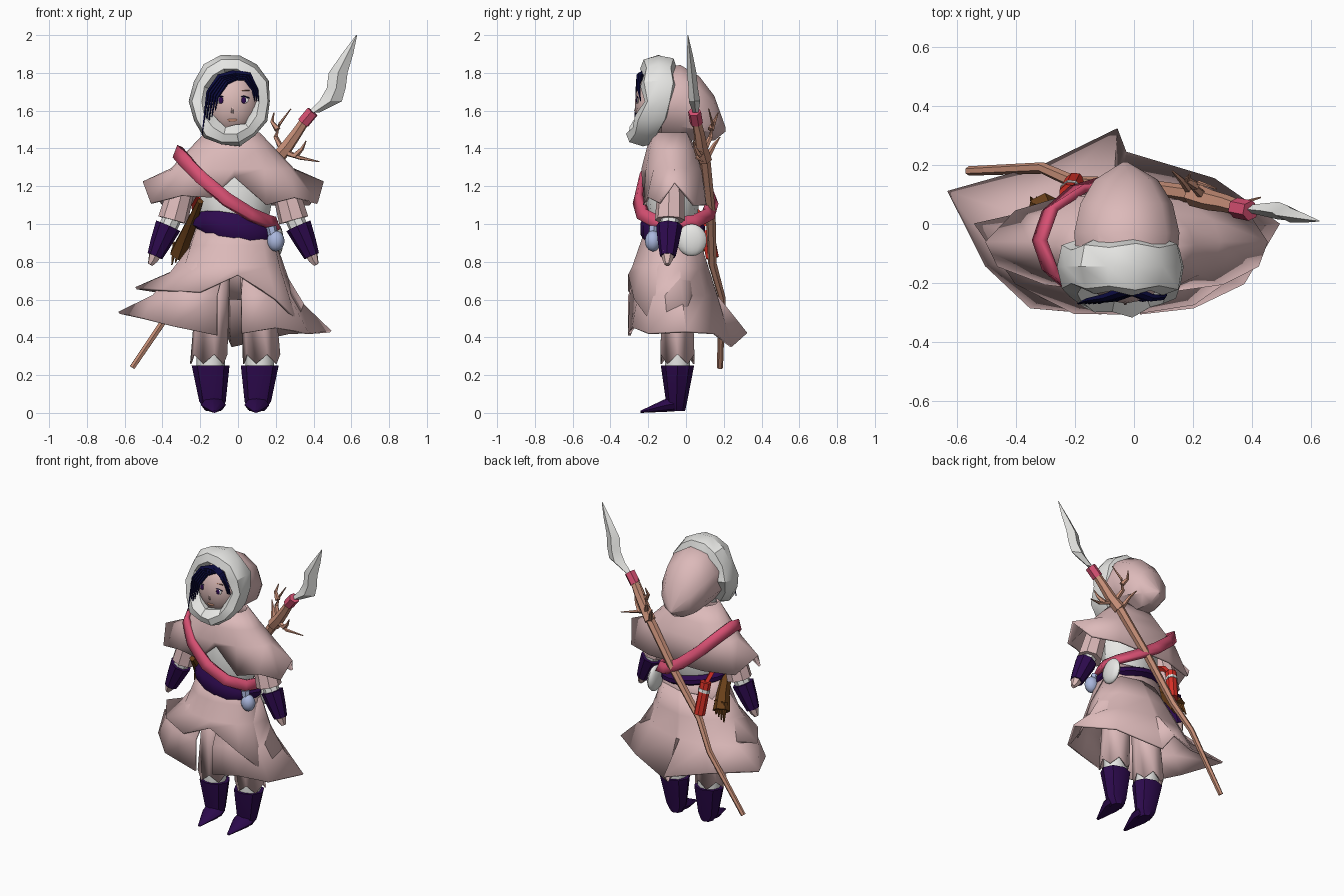
import bpy, bmesh, math, random
from mathutils import Vector
from math import sin, cos, pi, tau

random.seed(4)
cube = bpy.data.objects.get("Cube")
if cube:
    bpy.data.objects.remove(cube, do_unlink=True)


def material(name, r, g, b):
    m = bpy.data.materials.new(name)
    m.use_nodes = True
    m.diffuse_color = (r, g, b, 1)
    m.node_tree.nodes["Principled BSDF"].inputs["Base Color"].default_value = (r, g, b, 1)
    return m


pink = material("pink cloth", .72, .49, .49)
white = material("white fur", .8, .8, .78)
purple = material("purple leather", .026, .003, .075)
navy = material("navy hair", .003, .003, .045)
rose = material("rose strap", .68, .08, .17)
wood = material("wood", .58, .28, .19)
brown = material("dark brown", .14, .05, .01)
red = material("red", .68, .03, .02)
blue = material("pale blue", .4, .47, .72)
skin = material("skin", .72, .5, .48)


def build(name, rings, mat, wrap=True, loop=False, cap=True, thick=0, angle=40):
    """Join rings of points into one surface."""
    bm = bmesh.new()
    rows = [[bm.verts.new(p) for p in ring] for ring in rings]
    n = len(rows[0])
    pairs = list(zip(rows, rows[1:])) + ([(rows[-1], rows[0])] if loop else [])
    for low, high in pairs:
        for i in range(n if wrap else n - 1):
            j = (i + 1) % n
            bm.faces.new((low[i], low[j], high[j], high[i]))
    if cap and wrap and not loop:
        bm.faces.new(rows[0])
        bm.faces.new(rows[-1])
    bmesh.ops.recalc_face_normals(bm, faces=bm.faces)
    mesh = bpy.data.meshes.new(name)
    bm.to_mesh(mesh)
    bm.free()
    obj = bpy.data.objects.new(name, mesh)
    bpy.context.collection.objects.link(obj)
    mesh.materials.append(mat)
    if thick:
        mod = obj.modifiers.new("thickness", "SOLIDIFY")
        mod.thickness, mod.offset = thick, 0
    bpy.ops.object.select_all(action="DESELECT")
    obj.select_set(True)
    bpy.context.view_layer.objects.active = obj
    bpy.ops.object.shade_smooth_by_angle(angle=math.radians(angle))
    return obj


def turn(n):
    return [tau * i / n for i in range(n)]


def ellipse(centre, a, b, angles, upright=False):
    centre = Vector(centre)
    return [centre + Vector((a * cos(t), 0, b * sin(t)) if upright else (a * cos(t), b * sin(t), 0)) for t in angles]


def loft(name, rings, mat, n=10, upright=False, jag=0, **options):
    """Skin (x, y, z, radius, radius) rings, with an optional ragged end."""
    rows = [ellipse(r[:3], r[3], r[4], turn(n), upright) for r in rings]
    for p in rows[-1][::2]:
        p.z += jag
    return build(name, rows, mat, **options)


def tube(name, path, start, end, mat, n=6):
    """Tube along a path whose radius runs evenly from start to end."""
    pts = [Vector(p) for p in path]
    last = len(pts) - 1
    rows = []
    for i, p in enumerate(pts):
        q = (pts[min(i + 1, last)] - pts[max(i - 1, 0)]).to_track_quat("Z", "Y")
        radius = start + (end - start) * i / last
        rows.append([p + q @ v for v in ellipse((0, 0, 0), radius, radius, turn(n))])
    return build(name, rows, mat)


def drape(name, top, bottom, hem, wrap=True):
    """Cloth falling from two ellipses to a free hem."""
    x, y, z, a, b = bottom
    angles = [math.atan2((p[1] - y) / b, (p[0] - x) / a) for p in hem]
    rows = []
    for k in (0, .5, 1):
        x, y, z, a, b = [s + (e - s) * k for s, e in zip(top, bottom)]
        rows.append(ellipse((x, y, z), a, b, angles))
    return build(name, rows + [[Vector(p) for p in hem]], pink, wrap=wrap, cap=False, thick=.014, angle=50)


def blob(name, x, y, z, a, b, c, mat, n=12):
    steps = [pi * (i + .1) / (n - .8) for i in range(n)]
    return loft(name, [(x, y, z - c * cos(t), a * sin(t), b * sin(t)) for t in steps], mat, n)


# Layered coat skirt, open at the front
drape("skirt_upper", (-.02, -.07, 1, .2, .13), (-.03, -.1, .77, .27, .18),
      [(0, -.3, .73), (-.2, -.3, .64), (-.4, -.2, .65), (-.54, 0, .66), (-.3, .05, .62),
       (0, .1, .6), (.2, .05, .6), (.4, 0, .48), (.3, -.2, .5), (.2, -.27, .6)])
drape("skirt_lower", (-.02, -.07, .9, .22, .14), (-.08, -.07, .62, .38, .23),
      [(-.11, -.3, .41), (-.35, -.28, .46), (-.5, -.14, .5), (-.63, .11, .53), (-.3, .2, .46),
       (-.06, .32, .42), (-.03, .24, .35), (.27, .15, .42), (.49, 0, .43), (.37, -.2, .42),
       (.2, -.28, .45), (.02, -.3, .42)], wrap=False)

# Torso and waist sash
blob("chest", -.02, -.07, 1.15, .2, .14, .3, white)
sash = []
for level in (-1, -.4, .4, 1):
    swell = .03 * (abs(level) < 1)
    sash.append([])
    for t in turn(16):
        height = .033 + .048 * max(0, -sin(t))
        sash[-1].append((-.02 + (.2 + swell) * cos(t), -.07 + (.14 + swell) * sin(t),
                         .975 - .04 * cos(t) + level * height))
build("waist_sash", sash, purple, cap=False)

# Shoulder cape, notched at the chest and pointed at the shoulders
drape("shoulder_cape", (-.03, -.08, 1.48, .14, .1), (-.03, -.06, 1.29, .32, .17),
      [(-.02, -.2, 1.25), (-.14, -.22, 1.14), (-.3, -.2, 1.15), (-.46, -.14, 1.11), (-.5, -.06, 1.22),
       (-.4, .04, 1.1), (-.2, .1, 1.1), (.2, .1, 1.1), (.38, .04, 1.1),
       (.45, -.06, 1.22), (.42, -.14, 1.11), (.3, -.2, 1.14), (.15, -.22, 1.1)])

# Strap slung from right shoulder to left hip
middle = Vector((-.06, -.055, 1.1))
path = [Vector((-.06 + .26 * cos(t), -.055 + .2 * sin(t), 1.19 - .19 * cos(t) - .06 * sin(t) ** 2)) for t in turn(12)]
strap = []
for i, p in enumerate(path):
    along = path[(i + 1) % len(path)] - path[i - 1]
    outward = Vector((p.x - middle.x, p.y - middle.y, .1))
    side = along.cross(outward).normalized() * .035
    strap.append([p - side, p + side])
build("shoulder_strap", strap, rose, wrap=False, loop=True, thick=.03, angle=25)

# Arms and legs
for side, s in (("right", -1), ("left", 1)):
    def arm(reach, z):
        return (-.025 + s * reach, -.05 - reach / 9, z)

    def leg(spread, y, z, a, b):
        return (-.015 + s * spread, y, z, a, b)

    tube(side + "_sleeve", [arm(.2, 1.32), arm(.27, 1.2), arm(.32, 1.02)], .06, .08, pink, 8)
    tube(side + "_cuff", [arm(.31, 1.06), arm(.36, .95)], .05, .05, white, 8)
    tube(side + "_gauntlet", [arm(.345, .99), arm(.385, .9), arm(.415, .83)], .07, .042, purple, 8)
    tube(side + "_hand", [arm(.41, .85), arm(.425, .81), arm(.44, .785)], .04, .015, skin)
    loft(side + "_trouser", [leg(.11, -.05, .78, .08, .08), leg(.14, -.045, .26, .095, .09)],
         pink, jag=.05, cap=False, thick=.008)
    loft(side + "_sock", [leg(.13, -.045, .2, .075, .07), leg(.13, -.045, .37, .075, .07)], white)
    loft(side + "_boot", [leg(.115, -.05, .01, .04, .045), leg(.12, -.05, .06, .07, .056),
                          leg(.13, -.045, .25, .1, .088)], purple, 8)
    loft(side + "_boot_toe", [leg(.115, -.04, .05, .06, .04), leg(.115, -.1, .042, .066, .036),
                              leg(.11, -.24, .006, .01, .006)], purple, 8, upright=True)

# Hood with a lumpy fur rim
hood_profile = ((-.13, 1.64, .19), (-.03, 1.645, .2), (.07, 1.61, .175), (.15, 1.56, .12), (.21, 1.5, .01))
loft("hood", [(-.03, y, z, size * .92, size) for y, z, size in hood_profile], pink, 9, upright=True)
fur = []
for i, t in enumerate(turn(14)):
    puff = (.92, 1.12)[i % 2] * random.uniform(.92, 1.08)
    droop = .085 * max(0, -sin(t))
    fur.append([])
    for u in turn(7):
        r = .056 * puff * cos(u) * random.uniform(.85, 1.15)
        fur[-1].append((-.04 + (.165 + r) * cos(t), -.145 - droop + .085 * puff * sin(u), 1.65 + (.19 + r) * sin(t)))
build("hood_fur", fur, white, loop=True, angle=35)

# Head and face
blob("head", -.03, -.145, 1.64, .145, .125, .175, skin, 16)
tube("nose", [(-.03, -.26, 1.65), (-.03, -.27, 1.6), (-.03, -.26, 1.59)], .004, .008, skin)
blob("mouth", -.03, -.251, 1.55, .026, .005, .008, wood)
for s in (-1, 1):
    x = -.03 + s * .06
    blob("eye_white", x, -.256, 1.655, .026, .005, .017, white)
    blob("iris", x, -.26, 1.655, .013, .004, .017, purple)
    tube("eyelid", [(x - .03, -.255, 1.667), (x, -.26, 1.677), (x + .03, -.255, 1.667)], .003, .003, navy, 4)
    tube("eyebrow", [(x - .03, -.25, 1.707), (x + .03, -.25, 1.707)], .003, .003, wood, 4)


def fringe(name, inner, outer, count):
    """Fan tapered locks between an inner and an outer guide."""
    for i in range(count):
        k = i / (count - 1)
        tube(name, [Vector(a).lerp(Vector(b), k) for a, b in zip(inner, outer)], .018, .003, navy, 4)


# Parted fringe, long on the right
fringe("right_fringe", [(.01, -.22, 1.78), (-.06, -.25, 1.75), (-.11, -.26, 1.67), (-.12, -.27, 1.6)],
       [(-.01, -.22, 1.8), (-.1, -.25, 1.78), (-.16, -.26, 1.7), (-.19, -.27, 1.47)], 5)
fringe("left_fringe", [(-.02, -.22, 1.78), (.04, -.25, 1.77), (.08, -.25, 1.71), (.09, -.24, 1.65)],
       [(-.02, -.22, 1.8), (.06, -.25, 1.79), (.1, -.25, 1.71), (.11, -.24, 1.65)], 3)

# Spear with a branching head
tube("spear_shaft", [(-.56, .18, .24), (-.31, .19, .61), (-.2, .14, .79), (0, .13, 1.06), (.2, .1, 1.34)],
     .016, .03, wood)
tube("spear_head", [(.2, .1, 1.34), (.26, .08, 1.41), (.31, .07, 1.48), (.37, .05, 1.57)], .04, .025, wood)
for twig in ([(.24, .09, 1.38), (.2, .13, 1.46), (.22, .14, 1.53), (.28, .12, 1.61)],
             [(.21, .13, 1.5), (.18, .15, 1.54), (.19, .17, 1.59)],
             [(.25, .08, 1.38), (.33, .06, 1.35), (.43, .09, 1.33)],
             [(.3, .07, 1.36), (.34, .05, 1.4), (.36, .04, 1.44)],
             [(.2, .1, 1.33), (.16, .15, 1.42), (.13, .18, 1.46)]):
    tube("spear_twig", twig, .018, .003, wood, 5)
tube("spear_binding", [(.345, .055, 1.535), (.395, .045, 1.595)], .035, .035, rose)
blade = []
for x, z, half in ((.4, 1.59, .03), (.49, 1.65, .06), (.52, 1.72, .05), (.53, 1.8, .05), (.58, 1.9, .03), (.628, 2, .003)):
    y = .05 - .1 * (z - 1.6)
    blade.append([(x - half, y, z), (x, y - half / 2, z), (x + half, y, z), (x, y + half / 2, z)])
build("spear_blade", blade, white, angle=20)

# Hip gear
blob("blue_pouch", .2, -.175, .91, .046, .042, .055, blue)
tube("pouch_neck", [(.185, -.175, .94), (.175, -.17, .985)], .025, .028, blue)
blob("white_pouch", .21, .03, .915, .03, .08, .085, white)
tube("sheath", [(-.2, -.21, 1.12), (-.24, -.1, 1.02), (-.28, 0, .92), (-.31, .06, .84)], .018, .055, brown)
for k in range(4):
    x = -.27 - .02 * k
    tube("sheath_fringe", [(x, .05, .9), (x - .02, .09, .82 - .012 * k)], .018, .004, brown, 4)
tube("red_scroll", [(-.22, .1, 1.03), (-.2, .14, .82)], .036, .036, red, 8)
tube("scroll_band", [(-.216, .108, .985), (-.213, .114, .965)], .039, .039, white, 8)
tube("scroll_tie", [(-.2, -.12, 1.15), (-.23, .02, 1.1), (-.22, .1, 1.02)], .02, .016, red, 4)
